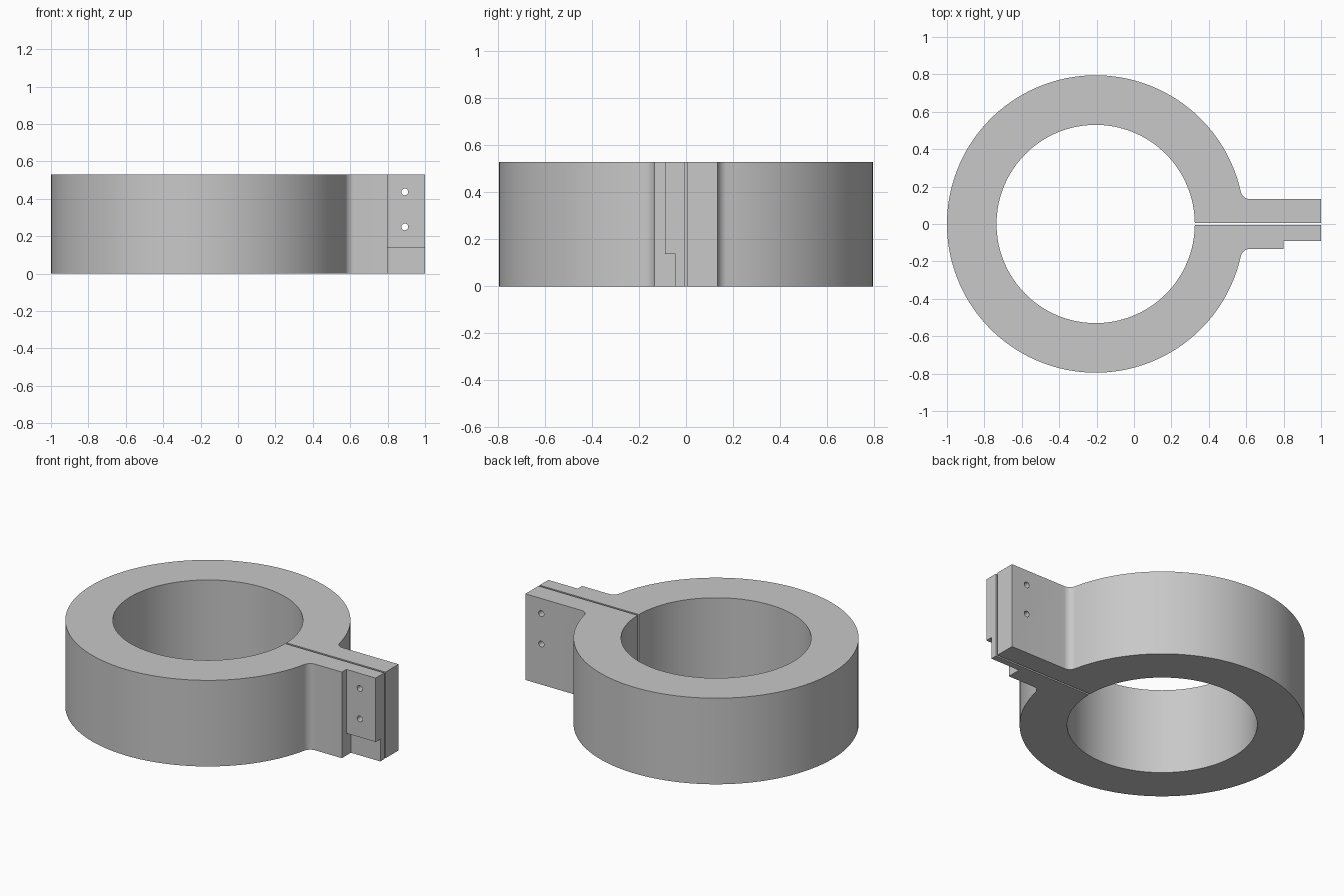
import bpy
import bmesh
from math import atan2, cos, sin, pi, sqrt, asin

if "Cube" in bpy.data.objects:
    bpy.data.objects.remove(bpy.data.objects["Cube"], do_unlink=True)

CX = -0.205            # ring centre
R_OUT, R_IN = 0.795, 0.53
HEIGHT = 0.53
EAR = 0.133            # half thickness of the clamping ears
GAP = 0.006            # half width of the slit
FILLET = 0.05

steel = bpy.data.materials.new("plain_grey")
steel.use_nodes = True
grey = (0.58, 0.58, 0.58, 1)
steel.diffuse_color = grey
steel.node_tree.nodes["Principled BSDF"].inputs["Base Color"].default_value = grey


def arc(cx, cy, r, a0, a1, n):
    """Points along an arc, both ends included."""
    angles = [a0 + (a1 - a0) * i / n for i in range(n + 1)]
    return [(cx + r * cos(a), cy + r * sin(a)) for a in angles]


def prism(name, outline, z0, z1):
    """Closed prism over an xy outline."""
    bm = bmesh.new()
    low = [bm.verts.new((x, y, z0)) for x, y in outline]
    high = [bm.verts.new((x, y, z1)) for x, y in outline]
    bm.faces.new(low)
    bm.faces.new(high)
    n = len(outline)
    for i in range(n):
        j = (i + 1) % n
        bm.faces.new((low[i], low[j], high[j], high[i]))
    bmesh.ops.recalc_face_normals(bm, faces=bm.faces)
    mesh = bpy.data.meshes.new(name)
    bm.to_mesh(mesh)
    bm.free()
    obj = bpy.data.objects.new(name, mesh)
    bpy.context.collection.objects.link(obj)
    mesh.materials.append(steel)
    return obj


def cut(target, cutter):
    """Subtract the cutter from the target and discard it."""
    cutter.hide_render = True
    mod = target.modifiers.new("cut", 'BOOLEAN')
    mod.operation = 'DIFFERENCE'
    mod.solver = 'EXACT'
    mod.object = cutter
    bpy.ops.object.select_all(action='DESELECT')
    bpy.context.view_layer.objects.active = target
    target.select_set(True)
    bpy.ops.object.modifier_apply(modifier=mod.name)
    bpy.data.objects.remove(cutter, do_unlink=True)


def box(name, x0, x1, y0, y1, z0, z1):
    return prism(name, [(x0, y0), (x1, y0), (x1, y1), (x0, y1)], z0, z1)


# Split ring with two ears, filleted into the outer wall
fy = EAR + FILLET
fdx = sqrt((R_OUT + FILLET) ** 2 - fy ** 2)
meet = atan2(fy, fdx)
fillet = arc(CX + fdx, fy, FILLET, -pi / 2, meet - pi, 10)
back_edge = [(1, GAP), (1, EAR)] + fillet
front_edge = [(x, -y) for x, y in reversed(back_edge)]
outer = arc(CX, 0, R_OUT, meet, 2 * pi - meet, 128)[1:-1]
slit = asin(GAP / R_IN)
inner = arc(CX, 0, R_IN, 2 * pi - slit, slit, 128)
clamp = prism("clamp_ring", back_edge + outer + front_edge + inner, 0, HEIGHT)

# Stepped recess on the front ear
cut(clamp, box("upper_step_cutter", 0.8, 1.1, -0.3, -0.09, -0.1, 0.7))
cut(clamp, box("lower_step_cutter", 0.8, 1.1, -0.3, -0.045, -0.1, 0.137))

# Bolt holes through both ears
for z in (0.25, 0.437):
    bpy.ops.mesh.primitive_cylinder_add(vertices=32, radius=0.018, depth=0.8,
                                        location=(0.892, 0, z),
                                        rotation=(pi / 2, 0, 0))
    drill = bpy.context.object
    drill.name = "bolt_hole_cutter"
    drill.data.materials.append(steel)
    cut(clamp, drill)

bpy.ops.object.select_all(action='DESELECT')
clamp.select_set(True)
bpy.context.view_layer.objects.active = clamp
bpy.ops.object.shade_smooth_by_angle(angle=pi / 6)
